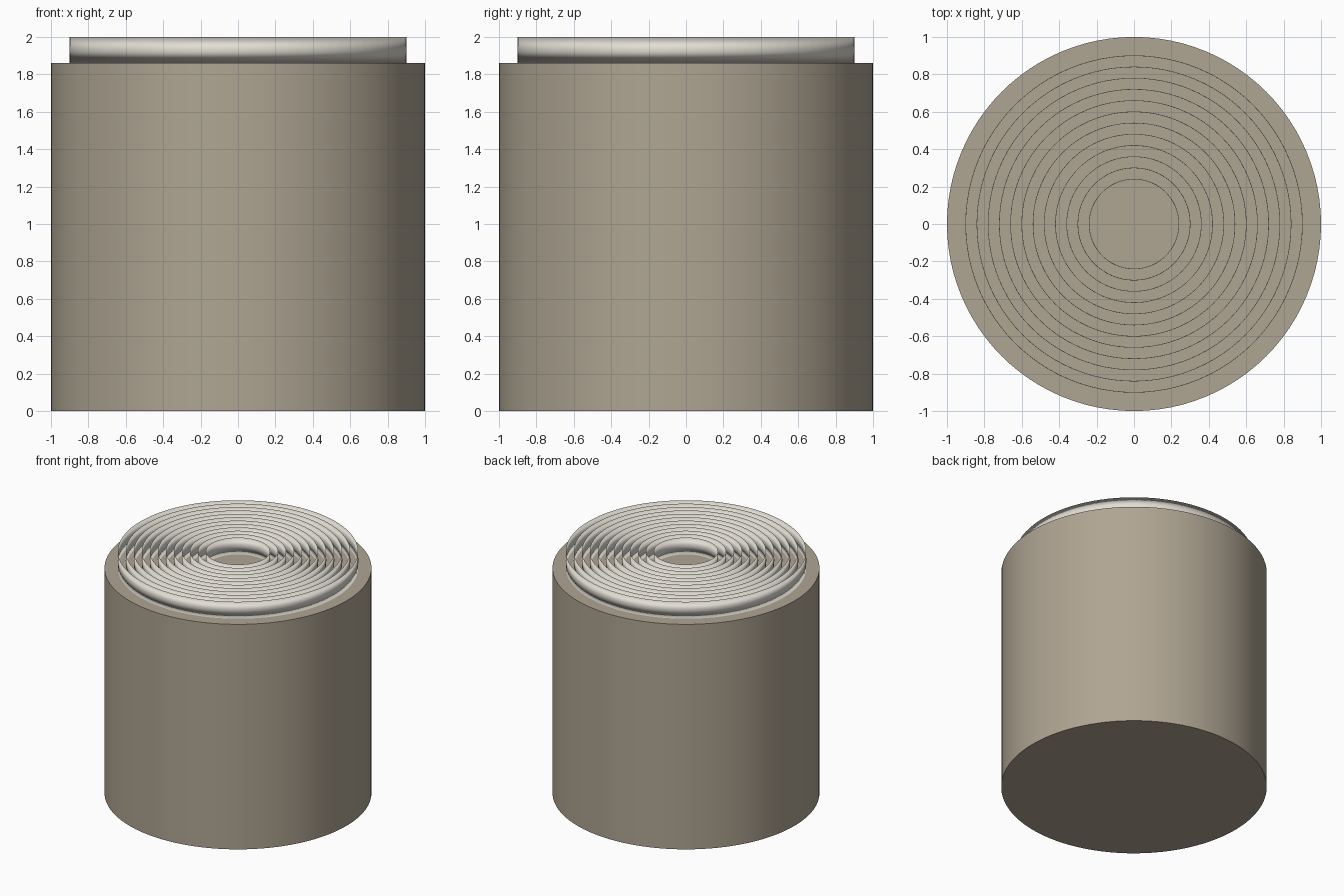
import bpy
import bmesh
import math

if "Cube" in bpy.data.objects:
    bpy.data.objects.remove(bpy.data.objects["Cube"])


def material(name, rgb):
    mat = bpy.data.materials.new(name)
    mat.diffuse_color = (*rgb, 1)
    mat.use_nodes = True
    mat.node_tree.nodes["Principled BSDF"].inputs["Base Color"].default_value = mat.diffuse_color
    return mat


TAN = material("tan", (0.43, 0.375, 0.29))
CREAM = material("cream", (0.76, 0.73, 0.66))
BODY_TOP = 1.86
SEGMENTS = 96

# Solid drum body
bpy.ops.mesh.primitive_cylinder_add(vertices=SEGMENTS, radius=1, depth=BODY_TOP,
                                    location=(0, 0, BODY_TOP / 2))
body = bpy.context.object
body.name = "drum_body"
body.data.materials.append(TAN)
bpy.ops.object.shade_smooth_by_angle()


def thin_ring(name, radius, z_mid=1.93, half_height=0.07, half_width=0.0015):
    """Upright paper-thin hoop with a slim diamond section, shaded as if round."""
    profile = [(half_width, 0), (0, half_height), (-half_width, 0), (0, -half_height)]
    bm = bmesh.new()
    loops = []
    for i in range(SEGMENTS):
        a = math.tau * i / SEGMENTS
        loops.append([bm.verts.new(((radius + dr) * math.cos(a),
                                    (radius + dr) * math.sin(a), z_mid + dz))
                      for dr, dz in profile])
    for i, here in enumerate(loops):
        there = loops[(i + 1) % SEGMENTS]
        for j in range(4):
            k = (j + 1) % 4
            face = bm.faces.new((here[j], there[j], there[k], here[k]))
            face.smooth = True
    bmesh.ops.recalc_face_normals(bm, faces=bm.faces)
    mesh = bpy.data.meshes.new(name)
    bm.to_mesh(mesh)
    bm.free()
    mesh.materials.append(CREAM)
    bpy.context.collection.objects.link(bpy.data.objects.new(name, mesh))


# Concentric upright rings on the top face
for n in range(12):
    thin_ring(f"top_ring_{n + 1}", 0.24 + 0.06 * n)
